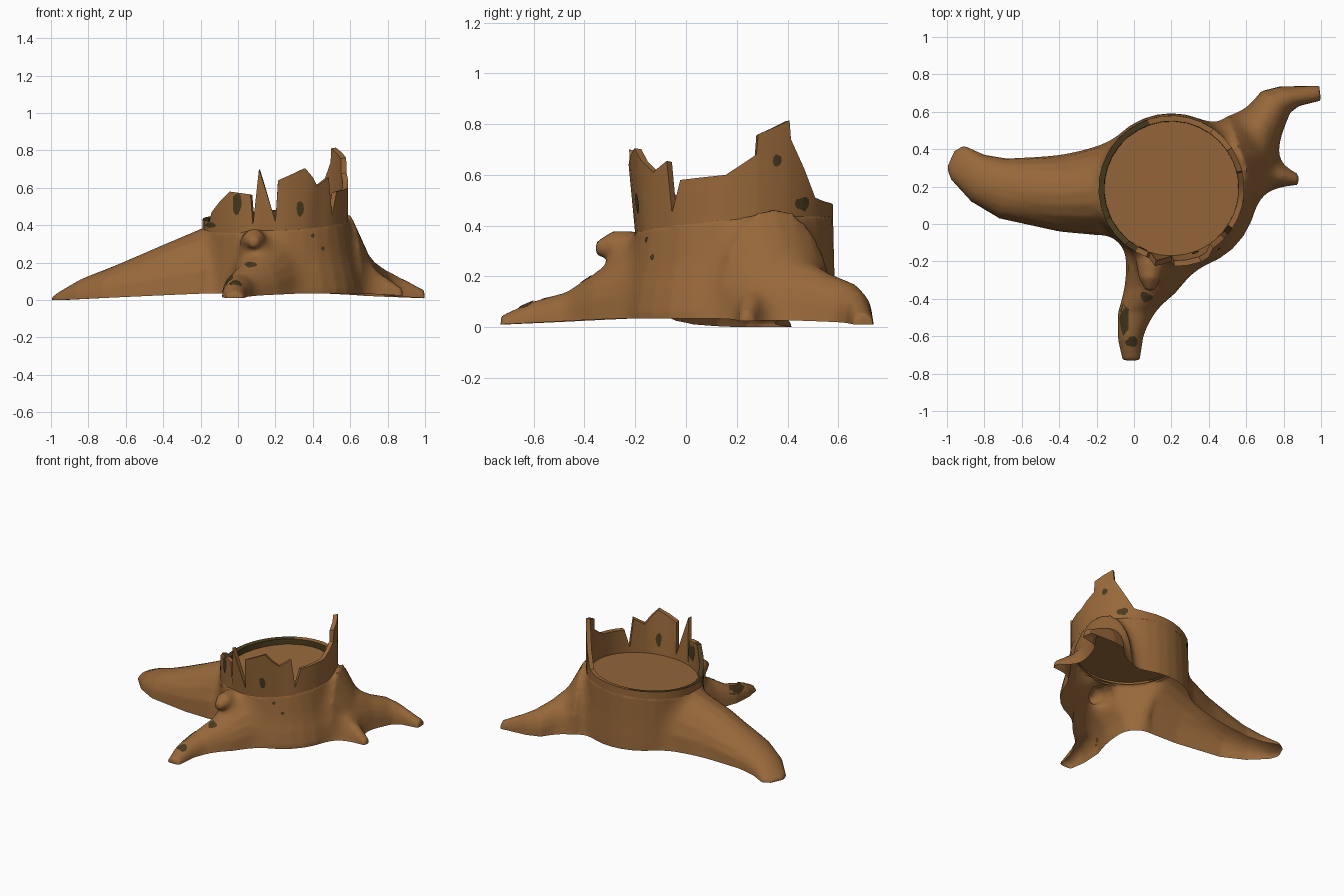
import bpy, bmesh, math, random
from mathutils import Vector
from mathutils.bvhtree import BVHTree

if "Cube" in bpy.data.objects:
    bpy.data.objects.remove(bpy.data.objects["Cube"])

random.seed(4)
C, R = Vector((0.2, 0.19, 0)), 0.39


def material(name, col):
    m = bpy.data.materials.new(name)
    m.diffuse_color = (*col, 1)
    m.use_nodes = True
    m.node_tree.nodes["Principled BSDF"].inputs["Base Color"].default_value = m.diffuse_color
    return m


WOOD = material("brown wood", (0.31, 0.138, 0.042))
DARK = material("dark rot", (0.065, 0.042, 0.013))


def make(name, bm, mats):
    me = bpy.data.meshes.new(name)
    bm.to_mesh(me)
    bm.free()
    ob = bpy.data.objects.new(name, me)
    bpy.context.collection.objects.link(ob)
    for m in mats:
        me.materials.append(m)
    return ob


def smooth(ob, deg):
    bpy.ops.object.select_all(action='DESELECT')
    ob.select_set(True)
    bpy.context.view_layer.objects.active = ob
    bpy.ops.object.shade_smooth_by_angle(angle=math.radians(deg))


def loft(name, rings):
    # closed solid through a list of equal-length point rings
    bm = bmesh.new()
    vs = [[bm.verts.new(p) for p in r] for r in rings]
    n = len(vs[0])
    for a, b in zip(vs, vs[1:]):
        for i in range(n):
            j = (i + 1) % n
            bm.faces.new((a[i], a[j], b[j], b[i]))
    bm.faces.new(vs[0])
    bm.faces.new(vs[-1])
    bmesh.ops.recalc_face_normals(bm, faces=bm.faces)
    return make(name, bm, [WOOD])


def arch(l, r, top, depth, n=10):
    # arched root section with a skirt below ground
    mid, half = (l + r) / 2, (r - l) / 2
    pts = [r + Vector((0, 0, -depth))]
    for i in range(n + 1):
        a = math.pi * i / n
        p = mid + half * math.cos(a)
        p.z = top * max(0, math.sin(a)) ** 0.85
        pts.append(p)
    return pts + [l + Vector((0, 0, -depth))]


def root(name, depth, *sections):
    # sections: two ground points and a ridge height; starts inside the trunk
    s = [(Vector((a, b, 0)), Vector((c, d, 0)), h) for a, b, c, d, h in sections]
    l, r, h = s[0]
    s.insert(0, (l.lerp(C, 0.35), r.lerp(C, 0.35), min(0.37, h * 0.9)))
    return loft(name, [arch(*q, depth) for q in s])


def cut_z(x, y):
    # slightly tilted cut surface of the stump
    return 0.41 + 0.06 * (x - C.x) + 0.08 * (y - C.y)


def ring(flare, z, n=32):
    pts = []
    for i in range(n):
        a = 2 * math.pi * i / n
        r = R + flare * (0.012 + 0.06 * max(0, math.cos(a + 0.45)))
        x, y = C.x + r * math.cos(a), C.y + r * math.sin(a)
        pts.append((x, y, cut_z(x, y) if z is None else z))
    return pts


def circle(y, z, r, n=10):
    return [(0.085 + r * math.cos(2 * math.pi * i / n), y,
             z + r * math.sin(2 * math.pi * i / n)) for i in range(n)]


# trunk with flat cut top
stump = loft("stump_trunk", [ring(1, -.1), ring(1, .03), ring(.75, .13), ring(.35, .25),
                             ring(0, None)])

# roots and the broken branch knob
parts = [
    root("left_root", .11, (-.19, -.06, -.14, .43, .395), (-.40, -.04, -.38, .365, .30),
         (-.72, .03, -.68, .35, .165), (-.87, .12, -.80, .37, .11),
         (-.98, .24, -.91, .42, .045), (-1, .30, -.96, .39, .02)),
    root("front_root", .12, (-.04, -.17, .36, -.20, .35), (-.04, -.33, .22, -.37, .22),
         (-.085, -.47, .10, -.47, .13), (-.085, -.62, .05, -.60, .09),
         (-.06, -.73, .03, -.73, .035)),
    root("right_root", .13, (.66, .12, .50, .58, .47), (.74, .28, .57, .585, .275),
         (.78, .46, .61, .62, .22), (.83, .59, .68, .71, .17),
         (.88, .63, .78, .735, .13), (1, .66, .99, .74, .045)),
    root("side_root", .14, (.64, .15, .66, .42, .28), (.75, .20, .75, .33, .14),
         (.88, .21, .88, .265, .04)),
    loft("branch_knob", [circle(-.12, .30, .065), circle(-.21, .305, .075),
                         circle(-.29, .32, .06), circle(-.355, .31, .025)]),
]

# weld everything into one even skin
for p in parts:
    m = stump.modifiers.new("weld", 'BOOLEAN')
    m.operation = 'UNION'
    m.solver = 'EXACT'
    m.object = p
m = stump.modifiers.new("skin", 'REMESH')
m.mode = 'VOXEL'
m.voxel_size = 0.015
dg = bpy.context.evaluated_depsgraph_get()
welded = bpy.data.meshes.new_from_object(stump.evaluated_get(dg))
stump.modifiers.clear()
stump.data = welded
for p in parts:
    bpy.data.objects.remove(p)
welded.materials.clear()
welded.materials.append(WOOD)

# open the underside and fill the creases between roots and trunk
bm = bmesh.new()
bm.from_mesh(welded)
bmesh.ops.bisect_plane(bm, geom=bm.verts[:] + bm.edges[:] + bm.faces[:], plane_co=(0, 0, 0),
                       plane_no=(0, 0, 1), clear_inner=True)
near = []
for v in bm.verts:
    flat = Vector((v.co.x, v.co.y, 0)) - C
    if flat.length > 0.375 and flat.length < 0.75:
        links = [e for e in v.link_edges if e.is_boundary or not v.is_boundary]
        near.append((v, [e.other_vert(v) for e in links]))
for step in range(45):
    bm.normal_update()
    moves = []
    for v, ns in near:
        if ns:
            d = sum((n.co for n in ns), Vector()) / len(ns) - v.co
            if d.dot(v.normal) > 0:
                moves.append((v, d * 0.8))
    for v, d in moves:
        v.co += d
# the lower edge hovers slightly near the trunk and dips at the tips
for v in bm.verts:
    d = (Vector((v.co.x, v.co.y, 0)) - C).length
    low = max(0, 0.035 - 0.05 * max(0, d - 0.45))
    v.co.z += low * max(0, 1 - v.co.z / 0.2)
bm.to_mesh(welded)
bm.free()
smooth(stump, 50)

# splintered rim: angle in degrees, top height
crown = [(-39, .45), (-33, .58), (-5, .60), (13, .68), (14, .76), (34, .815), (35, .74),
         (55, .51), (66, .495), (205, .42), (209, .47), (231, .58), (250, .565), (252, .40),
         (258, .70), (270, .42), (272, .64), (292, .705), (305, .61), (317, .655), (321, .45)]
steps = []
for (a0, h0), (a1, h1) in zip(crown, crown[1:]):
    n = max(1, math.ceil((a1 - a0) / 11))
    steps += [(a0 + (a1 - a0) * i / n, h0 + (h1 - h0) * i / n) for i in range(n)]
bm = bmesh.new()
cols = []
for deg, h in steps:
    c, s = math.cos(math.radians(deg)), math.sin(math.radians(deg))
    zb = cut_z(C.x + R * c, C.y + R * s) - 0.012
    h = max(h, zb + 0.02)
    # the tall front splinters lean outwards
    lean = 0.12 * max(0, h - 0.42) if 250 < deg < 300 else 0
    cols.append([bm.verts.new((C.x + r * c, C.y + r * s, z))
                 for r, z in ((R, zb), (R + lean, h), (R + lean - .03, h - .004), (R - .032, zb))])
for i, a in enumerate(cols):
    b = cols[(i + 1) % len(cols)]
    deg = steps[i][0]
    for k in range(3):
        f = bm.faces.new((a[k], b[k], b[k + 1], a[k + 1]))
        rotten = (k == 1 and 105 < deg < 235) or (k == 2 and 60 < deg < 207)
        f.material_index = 1 if rotten else 0
bmesh.ops.recalc_face_normals(bm, faces=bm.faces)
rim = make("splintered_rim", bm, [WOOD, DARK])
smooth(rim, 35)

# surface used for laying the rot patches
bm = bmesh.new()
bm.from_mesh(stump.data)
bm.from_mesh(rim.data)
tree = BVHTree.FromBMesh(bm)
bm.free()
out = bmesh.new()


def patch(x, y, z, d, w, h):
    # ragged thin plate dropped on the surface along direction d
    d = Vector(d).normalized()
    u = d.cross(Vector((0, 1, 0) if abs(d.z) > 0.9 else (0, 0, 1))).normalized()
    v = u.cross(d)

    def drop(k, i):
        a, s = 2 * math.pi * i / 10, k * random.uniform(0.8, 1.15) / 2
        p = Vector((x, y, z)) + u * (w * s * math.cos(a)) + v * (h * s * math.sin(a))
        hit = tree.ray_cast(p, d)[0]
        return out.verts.new(hit - d * 0.005) if hit else None

    mid = drop(0, 0)
    inner, outer = [[drop(k, i) for i in range(10)] for k in (0.5, 1)]
    for i in range(10):
        j = (i + 1) % 10
        for q in ((mid, inner[i], inner[j]), (inner[i], outer[i], outer[j], inner[j])):
            if None not in q and max((a.co - b.co).length for a in q for b in q) < 0.2:
                out.faces.new(q)


# rot patches on the front, the right, the root tops and inside the rim
BACK, LEFT, DOWN = (0, 1, 0), (-1, 0, 0), (0, 0, -1)
patch(.335, -2, .49, BACK, .04, .09)
patch(-.005, -2, .515, BACK, .045, .12)
patch(.40, -2, .345, BACK, .02, .025)
patch(.455, -2, .275, BACK, .02, .02)
patch(.07, -2, .19, BACK, .08, .03)
patch(-.15, -2, .40, BACK, .06, .03)
patch(2, .36, .655, LEFT, .035, .05)
patch(2, .46, .485, LEFT, .055, .055)
patch(-.05, -.51, 2, DOWN, .05, .17)
patch(-.01, -.63, 2, DOWN, .07, .06)
patch(C.x, C.y, .50, (-.2, -.39, 0), .10, .13)
patch(C.x, C.y, .50, (.135, -.36, 0), .04, .10)
make("rot_patches", out, [DARK])
